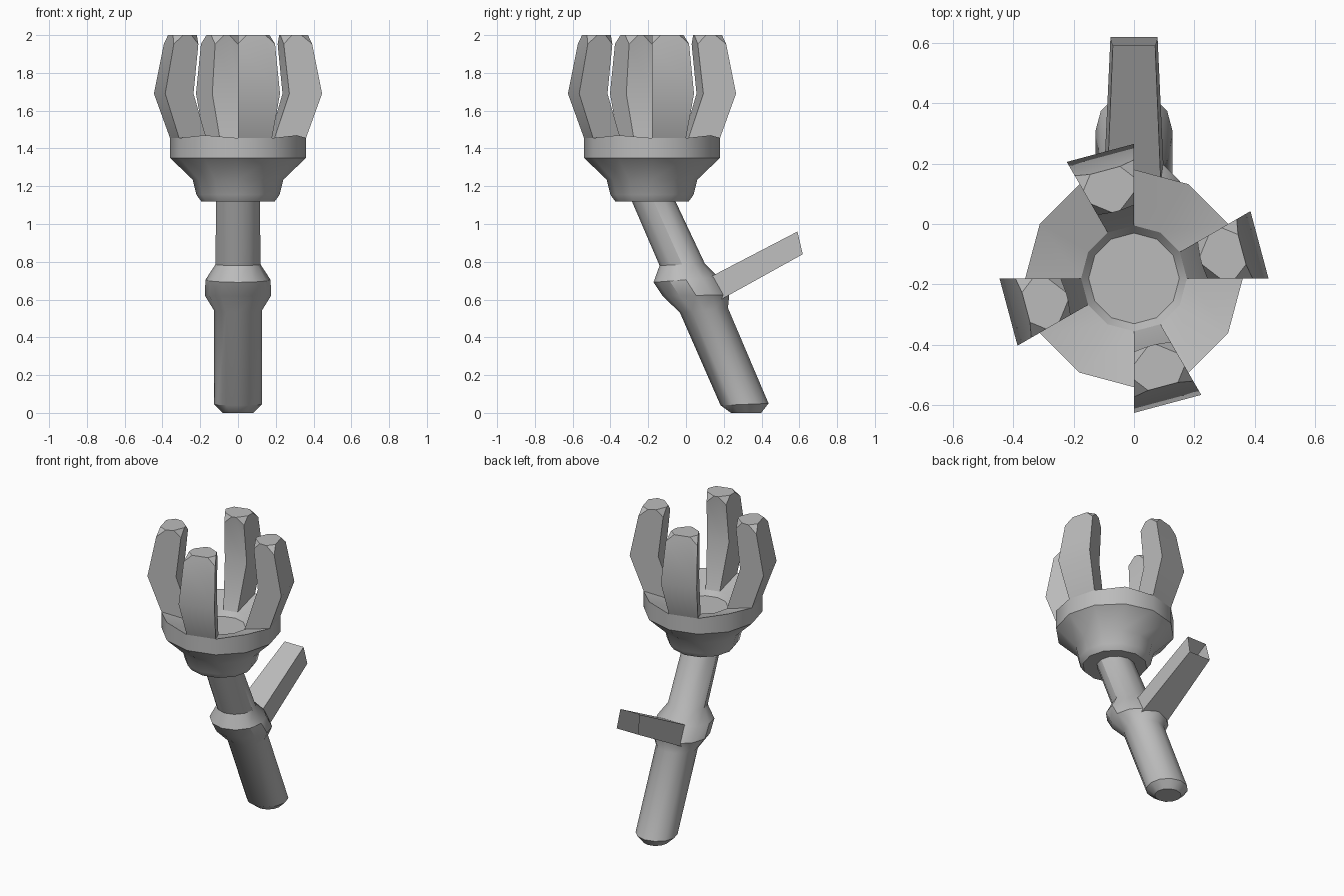
import bpy, bmesh
from math import sin, cos, pi, radians

cube = bpy.data.objects.get("Cube")
if cube:
    bpy.data.objects.remove(cube, do_unlink=True)

SIDES = 12
HEAD_Y = -0.18

metal = bpy.data.materials.new("grey_metal")
metal.use_nodes = True
metal.diffuse_color = (0.5, 0.5, 0.5, 1)
metal.node_tree.nodes["Principled BSDF"].inputs["Base Color"].default_value = (0.5, 0.5, 0.5, 1)


def finish(name, bm, smooth=True):
    bmesh.ops.recalc_face_normals(bm, faces=bm.faces)
    mesh = bpy.data.meshes.new(name)
    bm.to_mesh(mesh)
    bm.free()
    mesh.materials.append(metal)
    obj = bpy.data.objects.new(name, mesh)
    bpy.context.collection.objects.link(obj)
    if smooth:
        bpy.ops.object.select_all(action="DESELECT")
        obj.select_set(True)
        bpy.context.view_layer.objects.active = obj
        bpy.ops.object.shade_smooth_by_angle(angle=radians(32))
    return obj


def skin(bm, rings, start_cap=True, end_cap=True):
    """Join rings of verts with quads and close the chosen ends."""
    n = len(rings[0])
    for a, b in zip(rings, rings[1:]):
        for i in range(n):
            j = (i + 1) % n
            bm.faces.new((a[i], a[j], b[j], b[i]))
    if start_cap:
        bm.faces.new(rings[0])
    if end_cap:
        bm.faces.new(rings[-1])


def ring(bm, y, z, r, tilt=0):
    angles = [2 * pi * i / SIDES for i in range(SIDES)]
    return [bm.verts.new((r * cos(a), y + r * sin(a), z + tilt * r * sin(a))) for a in angles]


# Slanted handle with its collar: centre y, height, radius, tilt
bm = bmesh.new()
handle = [(0.318, 0, 0.08, 0), (0.31, 0.045, 0.127, 0.04), (0.095, 0.543, 0.127, 0.1),
          (0.053, 0.622, 0.176, 0.02), (0, 0.705, 0.172, 0.08), (-0.02, 0.785, 0.12, 0.04),
          (-0.18, 1.14, 0.115, 0)]
skin(bm, [ring(bm, *h) for h in handle])
finish("handle", bm)

# Cup with a hollow top: radius, height
bm = bmesh.new()
cup = [(0.195, 1.12), (0.22, 1.155), (0.24, 1.235), (0.36, 1.35),
       (0.36, 1.455), (0.175, 1.40), (0.15, 1.37)]
rings = [ring(bm, HEAD_Y, z, r) for r, z in cup]
for v in rings[4][2::3]:        # rim peaks midway between prongs
    v.co.z += 0.015
skin(bm, rings)
finish("cup", bm)

# Four bent prongs, each filling one side of the cup
# levels: inner radius, inner height, outer radius, outer height
levels = [(0.175, 1.40, 0.36, 1.455), (0.272, 1.69, 0.445, 1.69), (0.237, 2.0, 0.383, 2.0)]
for k in range(4):
    a0 = k * pi / 2
    a1 = a0 + pi / 6
    bm = bmesh.new()
    rings = []
    for ri, zi, ro, zo in levels:
        corners = [(ri, zi, a0), (ro, zo, a0), (ro, zo, a1), (ri, zi, a1)]
        rings.append([bm.verts.new((r * cos(a), HEAD_Y + r * sin(a), z)) for r, z, a in corners])
    skin(bm, rings, start_cap=False)
    bmesh.ops.bevel(bm, geom=rings[-1], offset=0.048, segments=1, affect="VERTICES")
    finish(f"prong_{k + 1}", bm)

# Wall arm, a tapered tube open at the far end
bm = bmesh.new()
rings = []
for top, bottom in [((0.09, 0.10, 0.705), (0.10, 0.14, 0.575)),
                    ((0.07, 0.59, 0.96), (0.078, 0.618, 0.84))]:
    loop = [(-1, top), (1, top), (1, bottom), (-1, bottom)]
    rings.append([bm.verts.new((s * w, y, z)) for s, (w, y, z) in loop])
skin(bm, rings, end_cap=False)
finish("wall_arm", bm, smooth=False)
